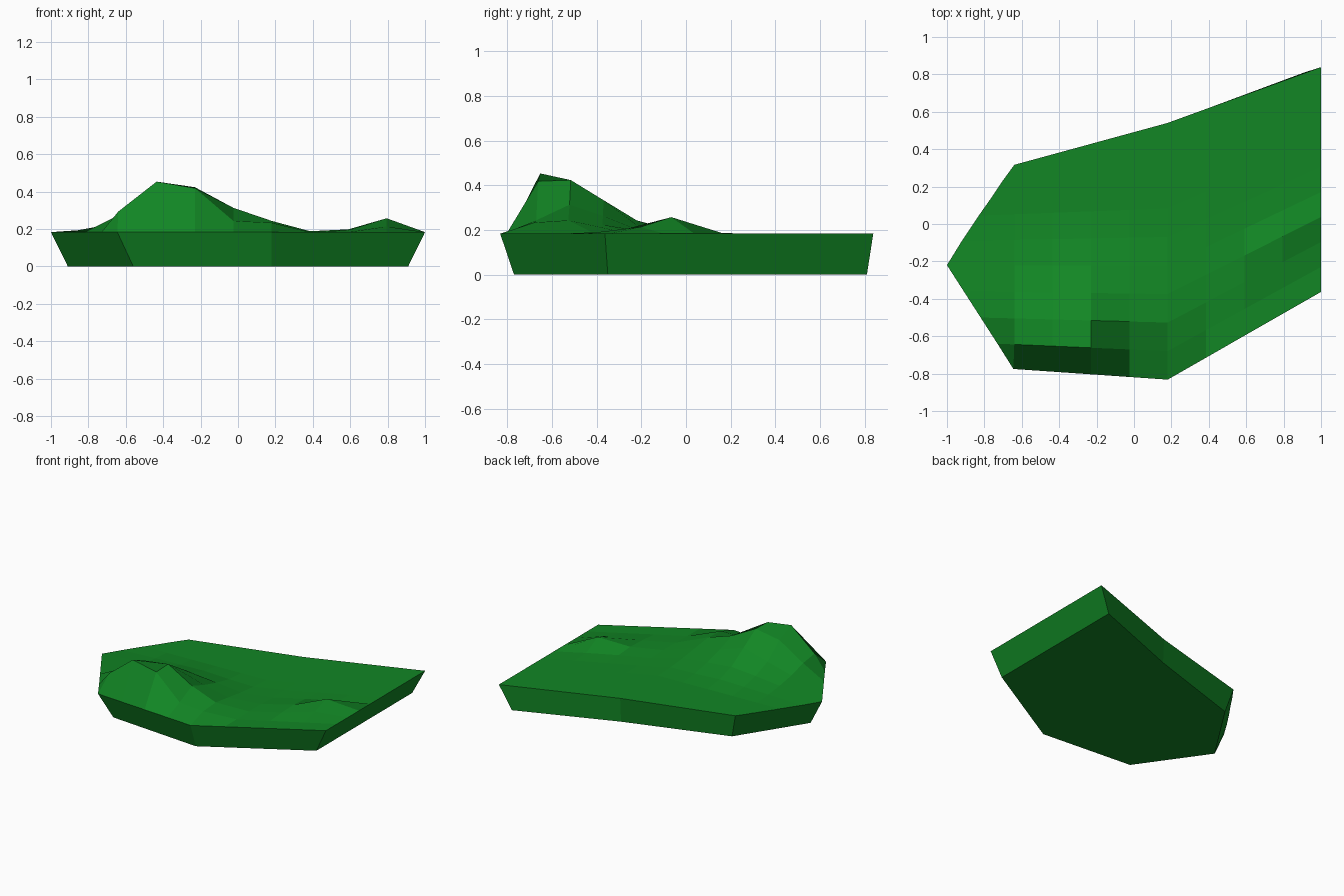
import bpy, bmesh

if "Cube" in bpy.data.objects:
    bpy.data.objects.remove(bpy.data.objects["Cube"])

RIM = 0.183
COLS = [-0.64 + 0.205 * k for k in range(9)]
# left end of each row of the terrain grid
LEFT = [(-0.645, -0.775), (-0.73, -0.64), (-0.82, -0.50), (-0.91, -0.36), (-1.0, -0.22),
        (-0.92, -0.09), (-0.83, 0.045), (-0.77, 0.13), (-0.71, 0.22), (-0.645, 0.315)]
# hill heights above the rim, in hundredths, by row then column
HILLS = {1: (11, 27, 23.5, 6, 5, 0, 0, 0, 0),
         2: (9, 21, 24, 13, 6, 0.5, 1, 3, 0),
         3: (5, 10, 15, 8, 4, 0.5, 1.5, 7.4, 0),
         4: (2.5, 4.5, 6, 4, 2, 0, 0.5, 0.5, 0),
         5: (1, 1.5, 2, 1, 0.5, 0, 0, 0, 0)}


def row_y(j, x):
    lx, ly = LEFT[j]
    mid, right = -0.832 + 0.1525 * j, -0.363 + 0.1335 * j
    if x <= 0.18:
        return ly + (mid - ly) * (x - lx) / (0.18 - lx)
    return mid + (right - mid) * (x - 0.18) / 0.82


bm = bmesh.new()

# terrain surface
grid = []
for j in range(10):
    row = [bm.verts.new((*LEFT[j], RIM))]
    for k, x in enumerate(COLS):
        x = max(x, LEFT[j][0])
        h = HILLS.get(j, (0,) * 9)[k] / 100
        row.append(bm.verts.new((x, row_y(j, x), RIM + h)))
    grid.append(row)
for j in range(9):
    for k in range(9):
        bm.faces.new((grid[j][k], grid[j][k + 1], grid[j + 1][k + 1], grid[j + 1][k]))

# tapered sides: one face between each pair of corners
runs = [(grid[0][:6], (-0.56, -0.71)), (grid[0][5:], (0.18, -0.77)),
        ([r[9] for r in grid], (0.91, -0.35)), (grid[9][:4:-1], (0.91, 0.81)),
        (grid[9][5::-1], (0.18, 0.53)), ([r[0] for r in grid[9:3:-1]], (-0.59, 0.285)),
        ([r[0] for r in grid[4::-1]], (-0.91, -0.21))]
base = [bm.verts.new((x, y, 0)) for _, (x, y) in runs]
for i, (run, _) in enumerate(runs):
    bm.faces.new(run[::-1] + [base[i], base[(i + 1) % len(base)]])

# flat underside
bm.faces.new(base[::-1])

bmesh.ops.remove_doubles(bm, verts=bm.verts, dist=0.008)
bmesh.ops.recalc_face_normals(bm, faces=bm.faces)
mesh = bpy.data.meshes.new("grass_terrain")
bm.to_mesh(mesh)
bm.free()

green = bpy.data.materials.new("grass_green")
green.diffuse_color = (0.006, 0.24, 0.018, 1)
green.use_nodes = True
green.node_tree.nodes["Principled BSDF"].inputs["Base Color"].default_value = green.diffuse_color
mesh.materials.append(green)
terrain = bpy.data.objects.new("grass_terrain", mesh)
bpy.context.collection.objects.link(terrain)
